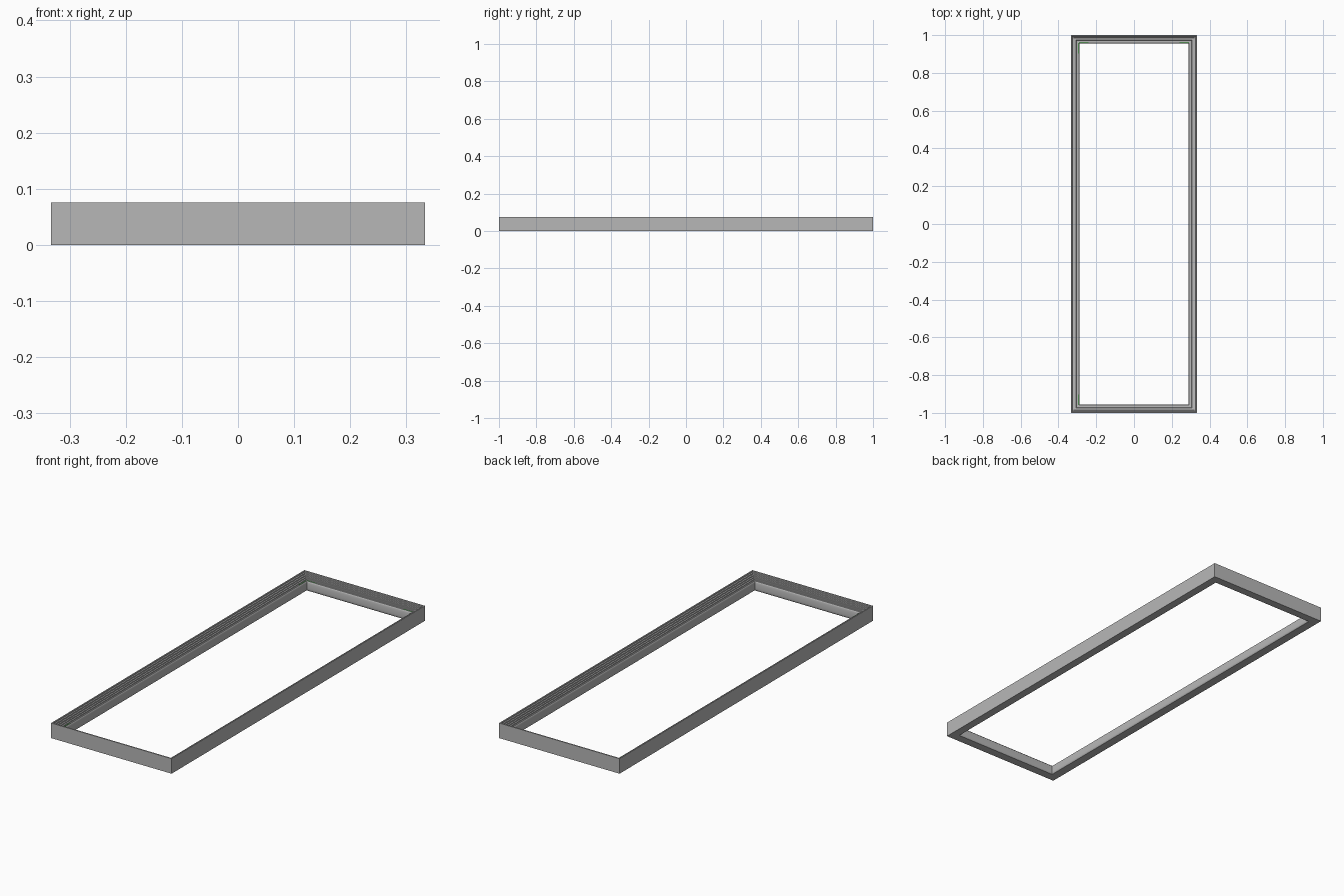
import bpy
import bmesh
import math

if "Cube" in bpy.data.objects:
    bpy.data.objects.remove(bpy.data.objects["Cube"])

HX, HY, H = 0.333, 1.0, 0.075
LEDGE = 0.048


def material(name, color):
    m = bpy.data.materials.new(name)
    m.diffuse_color = color
    m.use_nodes = True
    m.node_tree.nodes["Principled BSDF"].inputs["Base Color"].default_value = m.diffuse_color
    return m


dark_grey = material("dark_grey", (0.476, 0.476, 0.476, 1))
green = material("green_accent", (0.04, 0.4, 0.04, 1))


def mesh_object(name, bm, mat):
    bmesh.ops.recalc_face_normals(bm, faces=bm.faces)
    me = bpy.data.meshes.new(name)
    bm.to_mesh(me)
    bm.free()
    me.materials.append(mat)
    ob = bpy.data.objects.new(name, me)
    bpy.context.collection.objects.link(ob)
    return ob


# Moulding cross-section: (inset from outer edge, height), stepped on top
profile = [(0, 0), (0, H), (0.006, H), (0.007, 0.070), (0.013, 0.069),
           (0.014, 0.064), (0.020, 0.063), (0.021, 0.058), (0.027, 0.057),
           (0.028, 0.053), (0.034, 0.052), (0.035, LEDGE), (0.041, LEDGE)]
# Rounded inner face: steep upper part, then tucked in under the lip
for i in range(7):
    a = math.pi / 2 * i / 6
    profile.append((0.0415 + 0.004 * math.sin(a), 0.012 + 0.034 * math.cos(a)))
for i in range(1, 5):
    a = math.pi / 2 * i / 4
    profile.append((0.0395 + 0.006 * math.cos(a), 0.012 - 0.012 * math.sin(a)))

# Sweep the moulding round the rectangle with mitred corners
bm = bmesh.new()
rings = []
for sx, sy in ((-1, -1), (1, -1), (1, 1), (-1, 1)):
    rings.append([bm.verts.new((sx * (HX - w), sy * (HY - w), z)) for w, z in profile])
n = len(profile)
for c in range(4):
    a, b = rings[c], rings[(c + 1) % 4]
    for i in range(n):
        j = (i + 1) % n
        bm.faces.new((a[i], b[i], b[j], a[j]))
frame = mesh_object("frame_moulding", bm, dark_grey)
bpy.context.view_layer.objects.active = frame
frame.select_set(True)
bpy.ops.object.shade_smooth_by_angle(angle=math.radians(30))


# Thin green accents on the inner ledge near the corners
def accent(name, x, y, dx, dy):
    bm = bmesh.new()
    bmesh.ops.create_cube(bm, size=1)
    for v in bm.verts:
        v.co = (x + v.co.x * dx, y + v.co.y * dy, LEDGE + v.co.z * 0.001)
    mesh_object(name, bm, green)


for s, side in ((1, "back"), (-1, "front")):
    accent(f"{side}_left_accent", -HX + 0.038, s * 0.93, 0.003, 0.055)
for s, side in ((-1, "left"), (1, "right")):
    accent(f"back_{side}_accent", s * 0.265, HY - 0.038, 0.05, 0.003)
